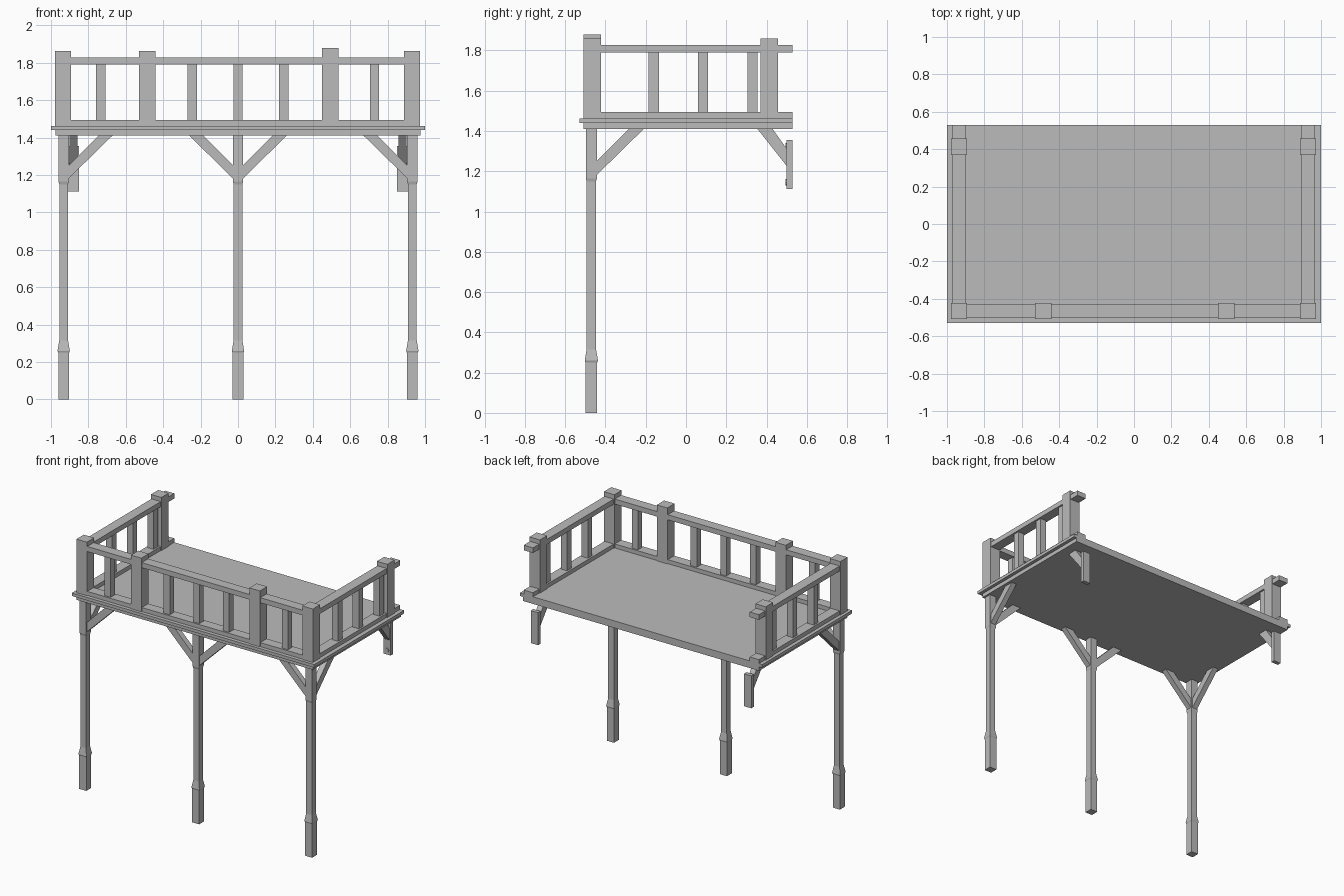
import bpy, bmesh
from mathutils import Vector, Matrix

cube = bpy.data.objects.get("Cube")
if cube:
    bpy.data.objects.remove(cube, do_unlink=True)

grey = bpy.data.materials.new("plain grey")
grey.use_nodes = True
COLOUR = (0.5, 0.5, 0.5, 1)
grey.diffuse_color = COLOUR
grey.node_tree.nodes["Principled BSDF"].inputs["Base Color"].default_value = COLOUR


def finish(name, bm):
    bmesh.ops.recalc_face_normals(bm, faces=bm.faces)
    mesh = bpy.data.meshes.new(name)
    bm.to_mesh(mesh)
    bm.free()
    mesh.materials.append(grey)
    obj = bpy.data.objects.new(name, mesh)
    bpy.context.collection.objects.link(obj)


def box(name, x, y, z):
    """Box from (low, high) pairs on each axis."""
    bm = bmesh.new()
    size = [b - a for a, b in (x, y, z)]
    mid = Vector([(a + b) / 2 for a, b in (x, y, z)])
    bmesh.ops.create_cube(bm, size=1, matrix=Matrix.Translation(mid) @ Matrix.Diagonal((*size, 1)))
    finish(name, bm)


def around(c, width):
    return (c - width / 2, c + width / 2)


def brace(name, origin, direction, profile, width):
    """Extrude an (outward, height) profile sideways, pointing along direction."""
    bm = bmesh.new()
    d = Vector((*direction, 0))
    side = Vector((-d.y, d.x, 0)) * width
    base = Vector((*origin, 0)) - side / 2
    face = bm.faces.new([bm.verts.new(base + d * u + Vector((0, 0, z))) for u, z in profile])
    ext = bmesh.ops.extrude_face_region(bm, geom=[face], use_keep_orig=True)
    bmesh.ops.translate(bm, vec=side, verts=[v for v in ext["geom"] if isinstance(v, bmesh.types.BMVert)])
    finish(name, bm)


def leg(name, x, y, sections):
    """Square post lofted through (height, width) sections."""
    bm = bmesh.new()
    rings = []
    for z, w in sections:
        h = w / 2
        rings.append([bm.verts.new((x + i * h, y + j * h, z))
                      for i, j in ((-1, -1), (1, -1), (1, 1), (-1, 1))])
    for low, high in zip(rings, rings[1:]):
        for i in range(4):
            j = (i + 1) % 4
            bm.faces.new((low[i], low[j], high[j], high[i]))
    bm.faces.new(rings[0])
    bm.faces.new(rings[-1])
    finish(name, bm)


BACK = 0.53
FLOOR = 1.463
SILL = 1.493
RAIL_Z = (1.79, 1.828)
FRONT_Y = -0.465
SIDES = {"right": -0.935, "left": 0.93}

# Deck
box("deck_floor", (-1, 1), (-BACK, BACK), (1.44, FLOOR))
box("deck_frame", (-0.975, 0.975), (-0.51, BACK), (1.41, 1.44))

# Front railing
for name, z in (("sill", (FLOOR, SILL)), ("handrail", RAIL_Z)):
    box("front_" + name, (-0.972, 0.968), around(FRONT_Y, 0.076), z)
for x in (-0.733, -0.245, 0, 0.244, 0.73):
    box("front_baluster", around(x, 0.05), around(FRONT_Y, 0.05), (SILL, RAIL_Z[0]))
for x, top in ((-0.485, 1.863), (0.493, 1.88)):
    box("front_middle_post", around(x, 0.086), around(FRONT_Y, 0.086), (FLOOR, top))

# Side railings and corner posts
for side, x in SIDES.items():
    for name, z in (("sill", (FLOOR, SILL)), ("handrail", RAIL_Z)):
        box(f"{side}_{name}", around(x, 0.076), (-0.5, BACK), z)
    for y in (-0.16, 0.085, 0.33):
        box(f"{side}_baluster", around(x, 0.05), around(y, 0.05), (SILL, RAIL_Z[0]))
    box(f"{side}_front_post", around(x, 0.086), around(FRONT_Y, 0.086), (FLOOR, 1.862))
    box(f"{side}_back_post", around(x, 0.086), around(0.413, 0.086), (FLOOR, 1.86))

# Legs with a thicker foot and head
LEG_Y = -0.47
LEG = [(0, 0.058), (0.25, 0.058), (0.26, 0.066), (0.315, 0.047),
       (1.15, 0.047), (1.165, 0.055), (1.41, 0.055)]
BRACE = [(0, 1.155), (0.26, 1.41), (0.185, 1.41), (0, 1.225)]
for side, x, arms in (("right", -0.932, ((1, 0), (0, 1))),
                      ("middle", 0, ((1, 0), (-1, 0))),
                      ("left", 0.932, ((-1, 0), (0, 1)))):
    leg(f"{side}_leg", x, LEG_Y, LEG)
    for arm in arms:
        brace(f"{side}_leg_brace", (x, LEG_Y), arm, BRACE, 0.042)

# Wall brackets under the back edge
STRUT = [(0, 1.22), (0.15, 1.41), (0.075, 1.41), (0, 1.305)]
for side, x in (("right", -0.88), ("left", 0.88)):
    box(f"{side}_wall_plate", around(x, 0.06), (0.5, BACK), (1.113, 1.355))
    brace(f"{side}_wall_strut", (x, 0.505), (0, -1), STRUT, 0.042)
    for z in (1.145, 1.325):
        bm = bmesh.new()
        bmesh.ops.create_cone(bm, cap_ends=True, segments=8, radius1=0.016, radius2=0.016, depth=0.012,
                              matrix=Matrix.Translation((x, 0.5, z)) @ Matrix.Rotation(1.5708, 4, "X"))
        finish(f"{side}_plate_bolt", bm)
